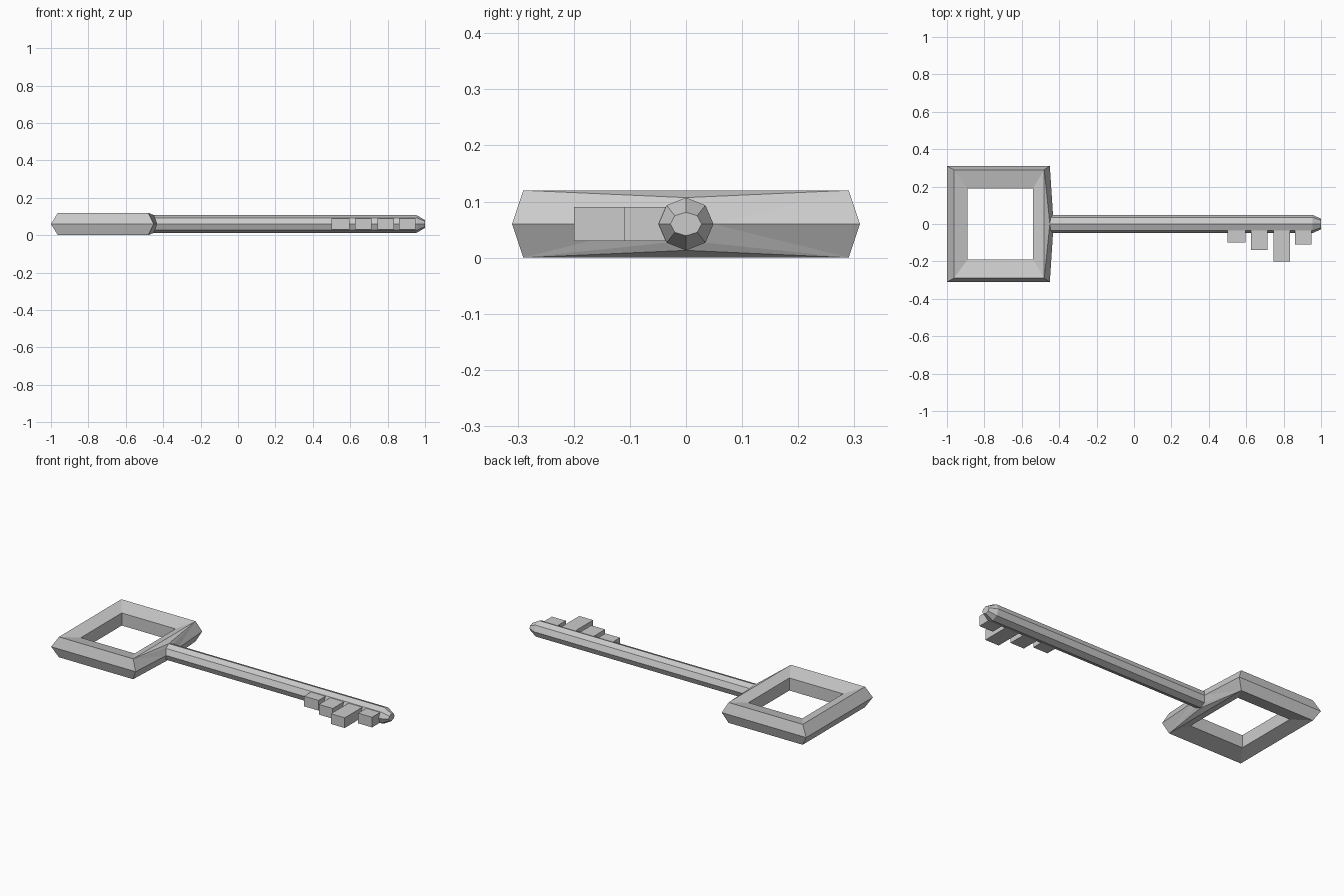
import bpy
import bmesh
from math import sin, cos, pi

if "Cube" in bpy.data.objects:
    bpy.data.objects.remove(bpy.data.objects["Cube"])

steel = bpy.data.materials.new("grey metal")
steel.use_nodes = True
colour = (0.6, 0.6, 0.6, 1)
steel.diffuse_color = colour
steel.node_tree.nodes["Principled BSDF"].inputs["Base Color"].default_value = colour

MID = 0.06  # height of the key's middle plane


def finish(bm, name):
    bmesh.ops.recalc_face_normals(bm, faces=bm.faces)
    mesh = bpy.data.meshes.new(name)
    bm.to_mesh(mesh)
    bm.free()
    mesh.materials.append(steel)
    obj = bpy.data.objects.new(name, mesh)
    bpy.context.collection.objects.link(obj)
    return obj


def octagon(bm, x, ry, rz, lean=0.0):
    """Eight-sided ring across the x axis, point up; lean pulls top and bottom back."""
    return [bm.verts.new((x - lean * abs(sin(i * pi / 4)), ry * cos(i * pi / 4),
                          MID + rz * sin(i * pi / 4))) for i in range(8)]


# Bow: square frame, each loop is (left x, right x, half depth, z offset)
bm = bmesh.new()
loops = []
for x0, x1, y, z in [(-1, -0.45, 0.31, 0), (-0.963, -0.48, 0.29, 0.06),
                     (-0.89, -0.54, 0.19, 0.037), (-0.89, -0.54, 0.19, -0.037),
                     (-0.963, -0.48, 0.29, -0.06)]:
    corners = [(x1, y), (x0, y), (x0, -y), (x1, -y)]
    loops.append([bm.verts.new((cx, cy, MID + z)) for cx, cy in corners])
for k in range(5):
    a, b = loops[k], loops[(k + 1) % 5]
    for i in range(4):
        j = (i + 1) % 4
        if i == 3 and k in (0, 4):
            continue  # the side that carries the shaft is fanned below
        bm.faces.new((a[i], a[j], b[j], b[i]))

# Fan from the frame's shaft side to an octagonal collar
collar = octagon(bm, -0.433, 0.049, 0.047, 0.017)
ridge = loops[0]
for edge, step in ((loops[1], 1), (loops[4], -1)):
    o = [collar[(step * i) % 8] for i in range(5)]
    left, right = edge[0], edge[3]
    bm.faces.new((left, ridge[0], o[0]))
    bm.faces.new((right, ridge[3], o[4]))
    bm.faces.new((left, right, o[2]))
    for i in range(2):
        bm.faces.new((left, o[i], o[i + 1]))
        bm.faces.new((right, o[i + 2], o[i + 3]))
finish(bm, "bow")

# Shaft: octagonal rod with a tapered tip
bm = bmesh.new()
rings = [octagon(bm, -0.46, 0.049, 0.047), octagon(bm, 0.955, 0.049, 0.047),
         octagon(bm, 1.0, 0.028, 0.021)]
for a, b in zip(rings, rings[1:]):
    for i in range(8):
        j = (i + 1) % 8
        bm.faces.new((a[i], a[j], b[j], b[i]))
bm.faces.new(rings[0])
bm.faces.new(rings[-1])
finish(bm, "shaft")

# Bit: four teeth of different lengths along the front of the shaft
for n, (x0, x1, reach) in enumerate([(0.5, 0.595, 0.1), (0.625, 0.715, 0.14),
                                     (0.745, 0.835, 0.2), (0.86, 0.95, 0.11)], 1):
    bm = bmesh.new()
    bmesh.ops.create_cube(bm, size=1)
    bmesh.ops.scale(bm, vec=(x1 - x0, reach - 0.02, 0.06), verts=bm.verts)
    bmesh.ops.translate(bm, vec=((x0 + x1) / 2, -(reach + 0.02) / 2, MID), verts=bm.verts)
    finish(bm, f"tooth_{n}")
